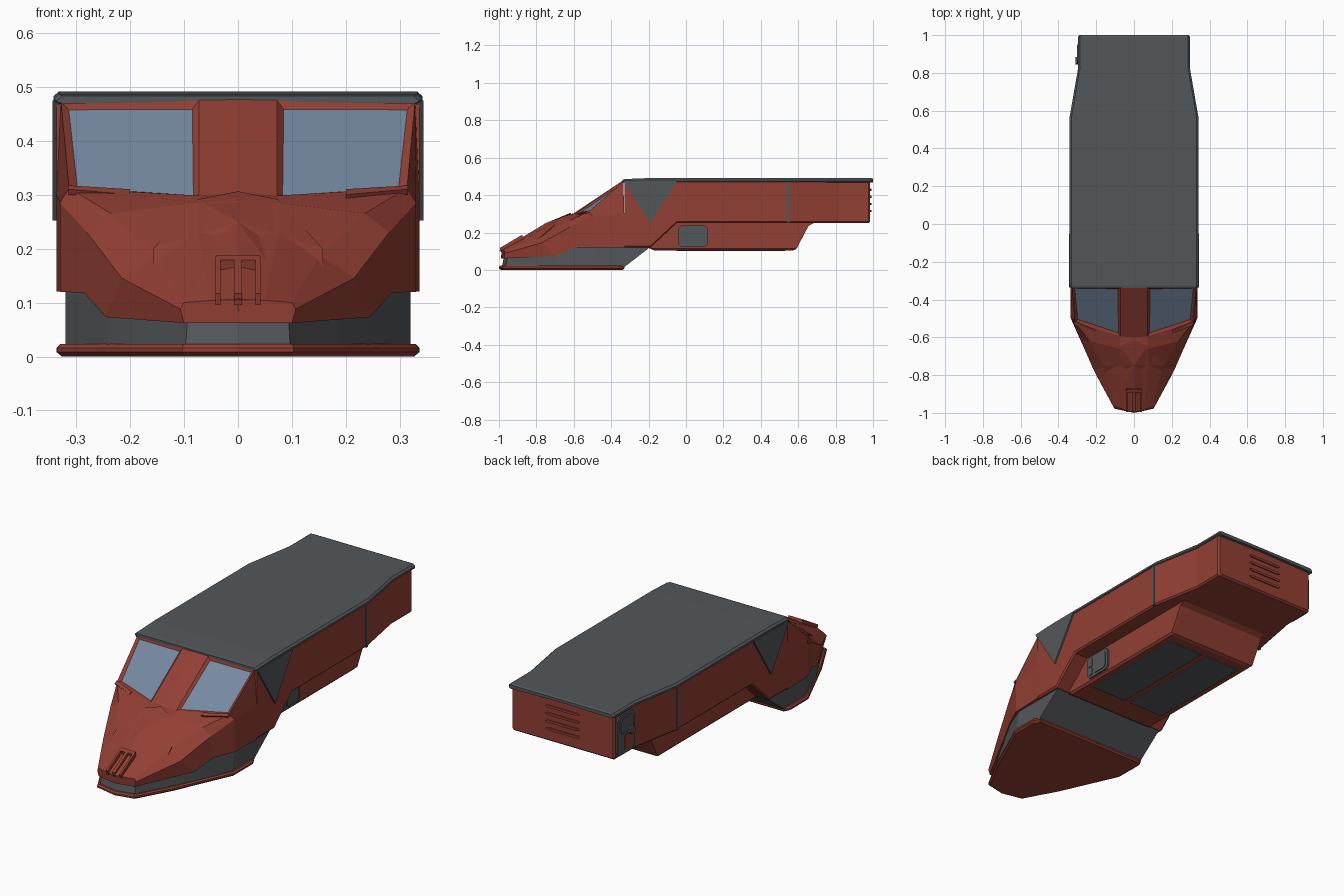
import bpy, bmesh
from mathutils import Vector

cube = bpy.data.objects.get("Cube")
if cube:
    bpy.data.objects.remove(cube, do_unlink=True)


def material(name, rgb):
    m = bpy.data.materials.new(name)
    m.use_nodes = True
    m.diffuse_color = (*rgb, 1)
    m.node_tree.nodes["Principled BSDF"].inputs["Base Color"].default_value = (*rgb, 1)
    return m


red = material("hull red", (0.29, 0.05, 0.034))
grey = material("panel grey", (0.088, 0.096, 0.103))
glass = material("window blue", (0.18, 0.25, 0.36))


def loft(name, loops, mat, apex=None):
    """Skin matching loops; cap both ends, the last one optionally as a fan."""
    bm = bmesh.new()
    rows = [[bm.verts.new(p) for p in loop] for loop in loops]
    n = len(rows[0])
    for a, b in zip(rows, rows[1:]):
        for i in range(n):
            j = (i + 1) % n
            bm.faces.new((a[i], a[j], b[j], b[i]))
    bm.faces.new(rows[0])
    if apex:
        tip = bm.verts.new(apex)
        for i in range(n):
            bm.faces.new((rows[-1][i], rows[-1][(i + 1) % n], tip))
    else:
        bm.faces.new(rows[-1])
    bmesh.ops.recalc_face_normals(bm, faces=bm.faces)
    mesh = bpy.data.meshes.new(name)
    bm.to_mesh(mesh)
    bm.free()
    mesh.materials.append(mat)
    ob = bpy.data.objects.new(name, mesh)
    bpy.context.collection.objects.link(ob)
    return ob


def mirrored(half):
    return list(half) + [(-x, y, z) for x, y, z in reversed(half) if x > 0]


def prism(name, pts, vec, mat, apex=None):
    moved = [Vector(p) + Vector(vec) for p in pts]
    return loft(name, [pts, moved], mat, apex)


def side_plate(name, x, depth, y0, y1, z0, z1, mat, c=0.0):
    """Upright plate facing sideways, with clipped corners."""
    if c:
        yz = [(y0 + c, z0), (y1 - c, z0), (y1, z0 + c), (y1, z1 - c),
              (y1 - c, z1), (y0 + c, z1), (y0, z1 - c), (y0, z0 + c)]
    else:
        yz = [(y0, z0), (y1, z0), (y1, z1), (y0, z1)]
    return prism(name, [(x, y, z) for y, z in yz], (depth, 0, 0), mat)


def box(name, x0, x1, y0, y1, z0, z1, mat):
    return prism(name, [(x0, y0, z0), (x1, y0, z0), (x1, y1, z0), (x0, y1, z0)],
                 (0, 0, z1 - z0), mat)


# Cab: rings run bottom centre, sill, shoulder, brow, pillar, ridge
cab_rings = [
    [(0, -.99, .062), (.1, -.97, .062), (.107, -.972, .088), (.1, -.965, .1), (.05, -.985, .104), (0, -.998, .105)],
    [(0, -.7, .073), (.245, -.7, .073), (.215, -.77, .145), (.152, -.76, .188), (.075, -.75, .228), (0, -.75, .238)],
    [(0, -.6, .118), (.285, -.6, .118), (.28, -.62, .23), (.235, -.62, .265), (.075, -.66, .285), (0, -.66, .288)],
    [(0, -.5, .12), (.33, -.5, .12), (.33, -.5, .285), (.313, -.52, .312), (.072, -.595, .298), (0, -.6, .303)],
    [(0, -.33, .12), (.336, -.33, .12), (.336, -.33, .3), (.328, -.335, .472), (.072, -.34, .475), (0, -.34, .476)],
]
cab = loft("cab", [mirrored(r) for r in cab_rings], red)

# Windscreen: recess the two large sloping faces
cab.data.materials.append(glass)
bm = bmesh.new()
bm.from_mesh(cab.data)
panes = []
for f in bm.faces:
    c = f.calc_center_median()
    if -.56 < c.y < -.4 and c.z > .34 and .1 < abs(c.x) < .3 and f.normal.z > .3:
        panes.append(f)
bmesh.ops.inset_individual(bm, faces=panes, thickness=.019, depth=-.01)
for f in panes:
    f.material_index = 1
bm.to_mesh(cab.data)
bm.free()

# Raised nose panel and its intake
nose = mirrored([(0, -.615, .306), (.075, -.645, .291), (.157, -.75, .2),
                 (.159, -.82, .142), (.105, -.95, .104), (0, -.985, .108)])
prism("nose_panel", [(x, y, z - .03) for x, y, z in nose], (0, 0, .03), red, (0, -.75, .25))
for name, x, w in (("intake_centre", 0, .007), ("intake_left", .037, .005), ("intake_right", -.037, .005)):
    prism(name, [(x - w, -.99, .095), (x + w, -.99, .095), (x + w, -.875, .163), (x - w, -.875, .163)],
          (0, -.006, .022), red)
prism("intake_top", [(-.04, -.885, .157), (.04, -.885, .157), (.04, -.87, .166), (-.04, -.87, .166)],
      (0, -.006, .022), red)

# Sills under the windows
for s, name in ((1, "left"), (-1, "right")):
    prism(name + "_window_sill",
          [(s * .2, -.575, .29), (s * .315, -.53, .3), (s * .315, -.51, .307), (s * .2, -.56, .3)],
          (0, -.006, .01), red)

# Chin and floor plate under the cab
chin_low = [(0, -.985, .015), (.097, -.965, .015), (.19, -.79, .015), (.24, -.7, .015),
            (.28, -.6, .015), (.32, -.5, .015), (.32, -.33, .015)]
chin_top = [(0, -.975, .064), (.094, -.955, .064), (.19, -.79, .072), (.24, -.695, .077),
            (.28, -.595, .121), (.32, -.49, .123), (.32, -.19, .123)]
loft("chin", [mirrored(chin_low), mirrored(chin_top)], grey)

plate = [(0, -1), (.103, -.978), (.2, -.8), (.335, -.5), (.336, -.36), (.32, -.33)]


def plate_loop(k, z):
    return mirrored([(x * k, -.6 + (y + .6) * k, z) for x, y in plate])


loft("floor_plate", [plate_loop(.97, 0), plate_loop(1, .008), plate_loop(1, .016), plate_loop(.98, .023)], red)

# Main body: stations give y, half width and underside height
stations = [(-.33, .336, .12), (-.19, .336, .12), (-.05, .336, .25), (.56, .336, .25),
            (.82, .288, .25), (.975, .288, .25), (.985, .28, .258)]
loft("body", [mirrored([(0, y, z), (w - .008, y, z), (w, y, z + .008), (w, y, .477), (0, y, .48)])
              for y, w, z in stations], red)

# Roof sheet with clipped edges
roof = [(-.34, .335, .483), (-.325, .342, .486), (-.2, .342, .491), (.56, .342, .491),
        (.82, .297, .491), (.99, .297, .491), (1.0, .29, .487)]
loft("roof", [mirrored([(0, y, .474), (w - .01, y, .468), (w, y, .472), (w, y, z - .009),
                        (w - .01, y, z), (0, y, z)]) for y, w, z in roof], grey)

# Side trims: grey triangles and seam strips
for s, name in ((1, "left"), (-1, "right")):
    prism(name + "_triangle", [(s * .33, -.335, .474), (s * .33, -.05, .474), (s * .33, -.192, .252)],
          (s * .014, 0, 0), grey)
    side_plate(name + "_seam", s * .33, s * .009, .54, .556, .252, .476, grey)

# Belly pod
belly = [(-.22, .13), (-.18, .108), (-.17, .105), (.575, .105), (.59, .112), (.655, .235), (.69, .255), (-.05, .3)]
loft("belly", [[(x, y, max(z, low)) for y, z in belly]
               for x, low in ((-.255, .115), (-.245, 0), (.245, 0), (.255, .115))], red)
for s, name in ((1, "left"), (-1, "right")):
    box(name + "_belly_panel", s * .018, s * .215, -.05, .53, .1, .107, grey)

# Hatch on the belly side
side_plate("hatch_frame", .25, .014, -.04, .115, .122, .238, grey, .016)
side_plate("hatch_panel", .262, .006, .012, .1, .134, .226, grey, .012)
side_plate("hatch_window", .262, .006, -.03, .003, .18, .226, grey, .006)
side_plate("hatch_step", .262, .006, -.03, .003, .134, .17, grey, .006)

# Rear side door
side_plate("door_frame", -.28, -.016, .83, .97, .262, .462, grey, .02)
side_plate("door_window", -.294, -.007, .85, .95, .37, .446, grey, .014)
side_plate("door_panel", -.294, -.005, .85, .915, .28, .355, red, .01)
side_plate("door_handle", -.294, -.016, .845, .885, .35, .385, grey, .008)

# Rear louvres
for i in range(4):
    z = .315 + i * .038
    prism("louvre_%d" % (i + 1), [(-.095, .98, z), (-.085, .98, z - .006), (.085, .98, z - .006),
                                  (.095, .98, z), (.085, .98, z + .006), (-.085, .98, z + .006)],
          (0, .011, 0), red)
